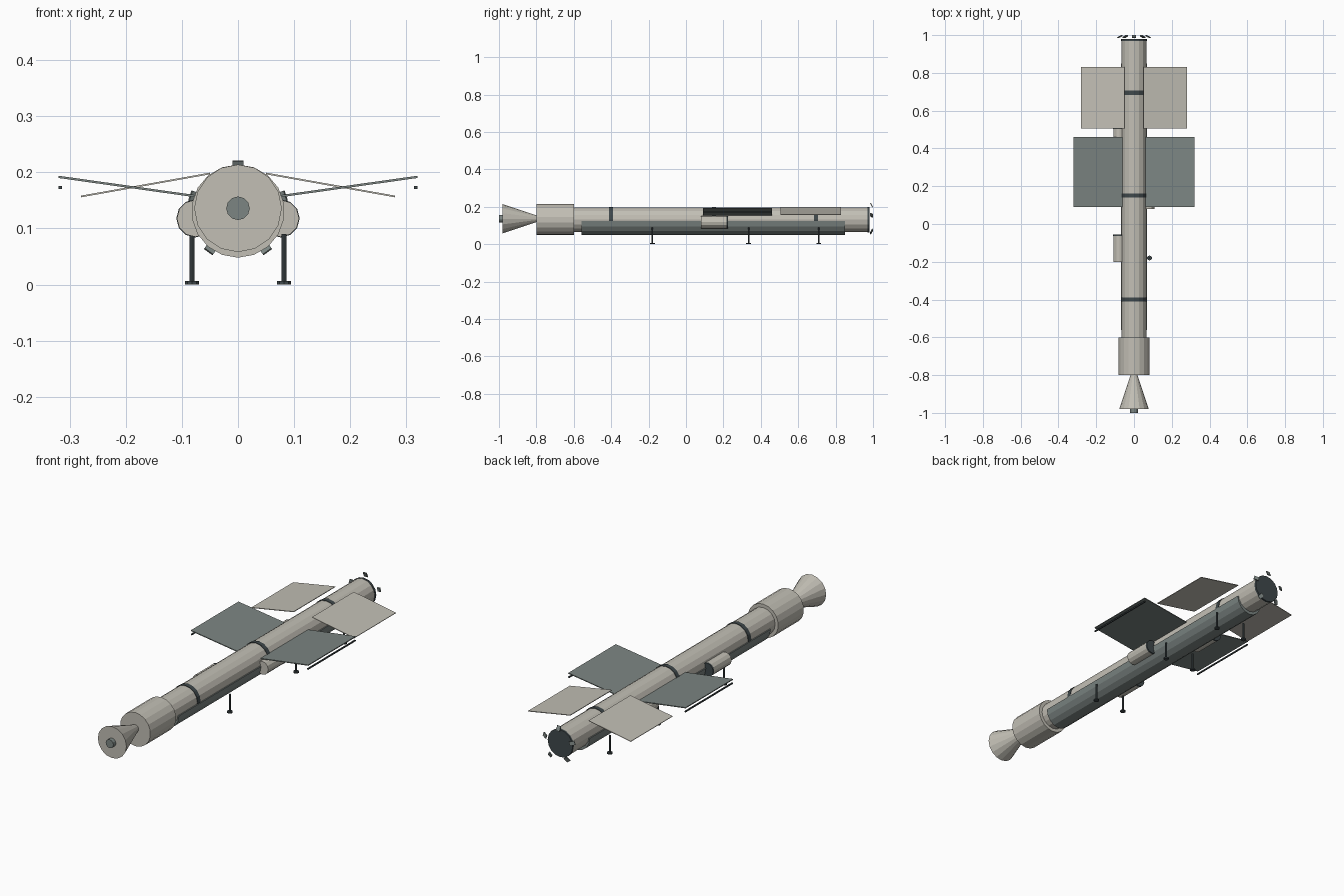
import bpy, bmesh, math
from mathutils import Matrix, Vector

cube = bpy.data.objects.get("Cube")
if cube:
    bpy.data.objects.remove(cube, do_unlink=True)


def material(name, rgb):
    m = bpy.data.materials.new(name)
    m.use_nodes = True
    m.diffuse_color = (*rgb, 1)
    bsdf = next(n for n in m.node_tree.nodes if n.type == 'BSDF_PRINCIPLED')
    bsdf.inputs["Base Color"].default_value = (*rgb, 1)
    return m


CREAM = material("warm_cream", (0.54, 0.52, 0.46))
GREY = material("green_grey", (0.20, 0.235, 0.225))
DARK = material("dark_slate", (0.05, 0.065, 0.07))
AXIS_Z = 0.131


def finish(name, bm, mat):
    bmesh.ops.recalc_face_normals(bm, faces=bm.faces)
    mesh = bpy.data.meshes.new(name)
    bm.to_mesh(mesh)
    bm.free()
    mesh.materials.append(mat)
    obj = bpy.data.objects.new(name, mesh)
    bpy.context.collection.objects.link(obj)
    return obj


def tube(name, start, end, r1, r2, sides, mat):
    """Capped cylinder or cone between two points."""
    a, b = Vector(start), Vector(end)
    turn = Vector((0, 0, 1)).rotation_difference(b - a).to_matrix().to_4x4()
    bm = bmesh.new()
    bmesh.ops.create_cone(bm, cap_ends=True, segments=sides, radius1=r1, radius2=r2,
                          depth=(b - a).length, matrix=Matrix.Translation((a + b) / 2) @ turn)
    return finish(name, bm, mat)


def axial(name, y0, y1, r1, r2, sides, mat, x=0, z=AXIS_Z):
    return tube(name, (x, y0, z), (x, y1, z), r1, r2, sides, mat)


def box(name, matrix, size, mat):
    bm = bmesh.new()
    bmesh.ops.create_cube(bm, size=1, matrix=matrix @ Matrix.Diagonal((*size, 1)))
    return finish(name, bm, mat)


def panel(name, inner, outer, y0, y1, thick, mat):
    """Thin wing plate sloping between two (x, z) points."""
    (x0, z0), (x1, z1) = inner, outer
    dx, dz = x1 - x0, z1 - z0
    place = Matrix.Translation(((x0 + x1) / 2, (y0 + y1) / 2, (z0 + z1) / 2))
    turn = Matrix.Rotation(-math.atan(dz / dx), 4, 'Y')
    box(name, place @ turn, (math.hypot(dx, dz), y1 - y0, thick), mat)


# Main hull, front collar, flared nozzle and its plug
axial("hull", -0.6, 0.97, 0.066, 0.066, 16, CREAM)
axial("front_collar", -0.8, -0.6, 0.083, 0.083, 18, CREAM)
axial("nozzle", -0.98, -0.79, 0.078, 0.015, 16, CREAM, z=0.136)
axial("nozzle_plug", -1.0, -0.97, 0.021, 0.021, 12, GREY, z=0.136)
axial("rear_cap", 0.97, 0.98, 0.068, 0.068, 16, DARK)

# Hull bands
for y in (-0.40, 0.15, 0.695):
    axial("hull_band", y - 0.011, y + 0.011, 0.0685, 0.0685, 16, DARK)

# Half-round belly fairing
bm = bmesh.new()
profile = []
for i in range(9):
    t = math.pi * (1 + i / 8)
    profile.append(bm.verts.new((0.07 * math.cos(t), -0.56, 0.124 + 0.075 * math.sin(t))))
face = bm.faces.new(profile)
extruded = bmesh.ops.extrude_face_region(bm, geom=[face], use_keep_orig=True)
new_verts = [g for g in extruded["geom"] if isinstance(g, bmesh.types.BMVert)]
bmesh.ops.translate(bm, verts=new_verts, vec=(0, 1.41, 0))
finish("belly_fairing", bm, GREY)

# Side pods with dark rear covers
for side, y in ((-1, -0.2), (1, 0.08), (-1, 0.365)):
    x = side * 0.076
    axial("side_pod", y, y + 0.137, 0.033, 0.033, 12, CREAM, x, 0.118)
    axial("pod_cover", y + 0.137, y + 0.145, 0.034, 0.034, 12, DARK, x, 0.118)

for s in (-1, 1):
    # Radiator and solar wings with outboard rails
    panel("rear_wing", (s * 0.05, 0.198), (s * 0.28, 0.157), 0.505, 0.83, 0.003, CREAM)
    panel("middle_wing", (s * 0.05, 0.154), (s * 0.32, 0.192), 0.09, 0.46, 0.004, GREY)
    box("wing_rail", Matrix.Translation((s * 0.317, 0.275, 0.173)), (0.006, 0.37, 0.006), DARK)
    # Landing legs with feet
    for y in (-0.18, 0.335, 0.71):
        x = s * 0.082
        tube("leg", (x, y, 0.005), (x, y, 0.09), 0.0045, 0.0045, 8, DARK)
        tube("foot", (x, y, 0), (x, y, 0.006), 0.013, 0.013, 10, DARK)

# Docking petals around the rear end
for k in range(5):
    around = Matrix.Rotation(math.radians(72 * k), 4, 'Y')
    tilt = Matrix.Rotation(math.radians(25), 4, 'X')
    place = Matrix.Translation((0, 0.992, AXIS_Z)) @ around @ Matrix.Translation((0, 0, 0.078))
    box("docking_petal", place @ tilt, (0.019, 0.005, 0.025), GREY)
